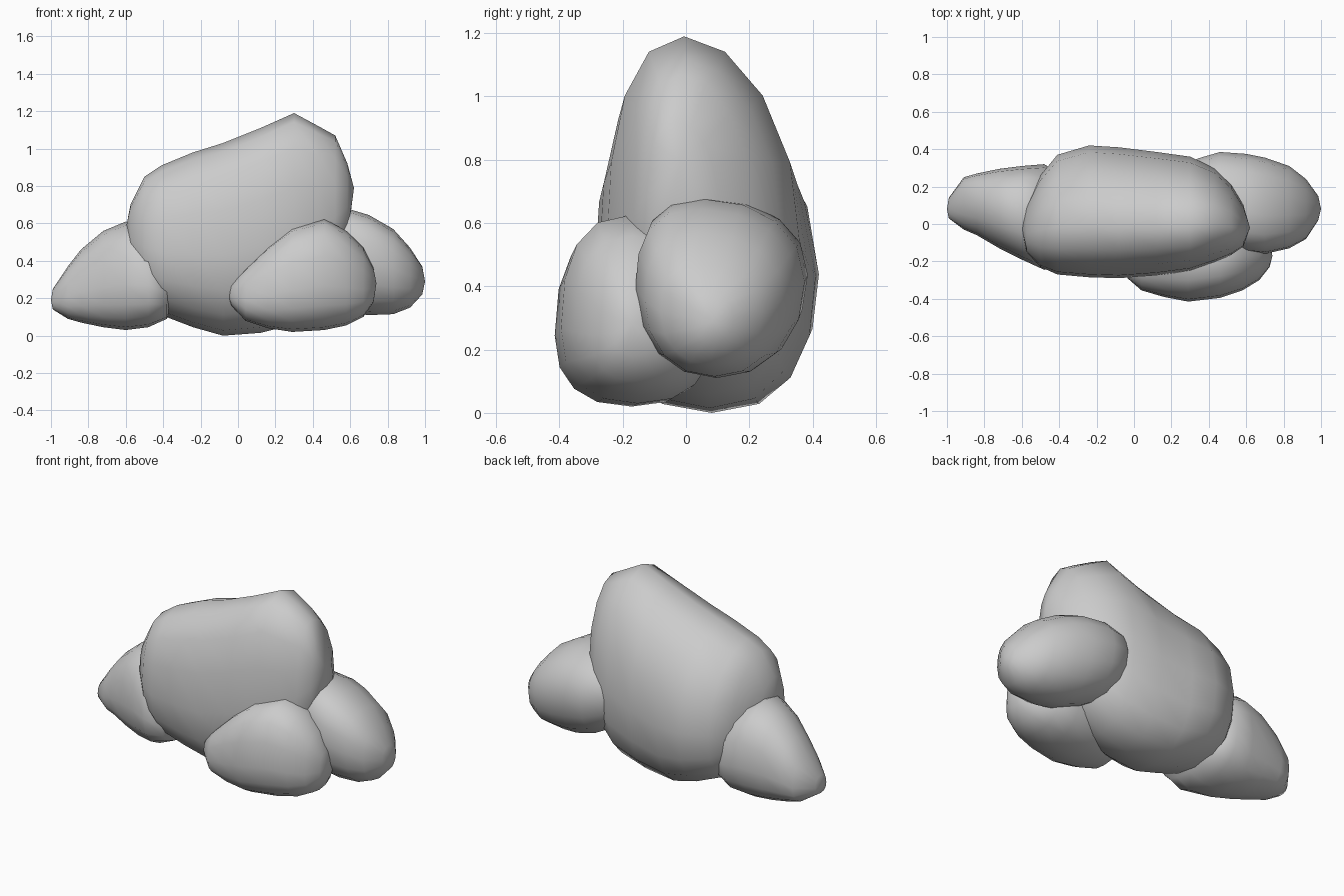
import bpy, bmesh, math

SIDES = 16


def power(v, e):
    return math.copysign(abs(v) ** e, v)


def boulder(name, start, slices, end, mid, peak_y, foot_y, top_e=0.86, low_e=0.84):
    """Loft lumpy cross-sections along x between two end points.
    slices: (x, z_low, z_high, y_front, y_back); mid: height of widest point (0-1);
    peak_y / foot_y: where the top and bottom lie between front and back (0-1);
    top_e / low_e: below 1 makes the section boxier."""
    bm = bmesh.new()
    rings = []
    for x, z0, z1, y0, y1 in slices:
        zc = z0 + (z1 - z0) * mid
        ring = []
        for i in range(SIDES):
            a = 2 * math.pi * i / SIDES
            c, s = math.cos(a), math.sin(a)
            e = top_e if s > 0 else low_e
            # centre drifts from the middle to the peak or foot
            f = 0.5 + ((peak_y if s > 0 else foot_y) - 0.5) * s * s
            y = y0 + (y1 - y0) * (f + 0.5 * power(c, e))
            z = zc + power(s, e) * ((z1 - zc) if s > 0 else (zc - z0))
            ring.append(bm.verts.new((x, y, z)))
        rings.append(ring)
    tips = bm.verts.new(start), bm.verts.new(end)
    for i in range(SIDES):
        j = (i + 1) % SIDES
        bm.faces.new((tips[0], rings[0][j], rings[0][i]))
        bm.faces.new((tips[1], rings[-1][i], rings[-1][j]))
        for a, b in zip(rings, rings[1:]):
            bm.faces.new((a[i], a[j], b[j], b[i]))
    bmesh.ops.recalc_face_normals(bm, faces=bm.faces)
    for f in bm.faces:
        f.smooth = True
    me = bpy.data.meshes.new(name)
    bm.to_mesh(me)
    bm.free()
    ob = bpy.data.objects.new(name, me)
    bpy.context.collection.objects.link(ob)
    return ob


# tall central boulder with a peak towards the right
boulder("main_boulder", (-0.60, -0.02, 0.57), [
    (-0.575, 0.38, 0.70, -0.15, 0.10),
    (-0.50, 0.20, 0.85, -0.23, 0.26),
    (-0.41, 0.11, 0.91, -0.27, 0.37),
    (-0.24, 0.045, 0.98, -0.285, 0.42),
    (-0.08, 0.00, 1.03, -0.29, 0.41),
    (0.12, 0.015, 1.11, -0.275, 0.385),
    (0.30, 0.06, 1.19, -0.25, 0.36),
    (0.43, 0.17, 1.12, -0.205, 0.30),
    (0.52, 0.32, 1.07, -0.165, 0.21),
    (0.585, 0.52, 0.92, -0.12, 0.10),
], (0.62, -0.02, 0.79), 0.42, 0.40, 0.53, 0.97, 0.86)

# wedge-shaped boulder on the left
boulder("left_boulder", (-1.00, 0.08, 0.19), [
    (-0.99, 0.14, 0.25, 0.03, 0.14),
    (-0.91, 0.09, 0.37, -0.03, 0.25),
    (-0.84, 0.07, 0.46, -0.06, 0.27),
    (-0.72, 0.045, 0.56, -0.13, 0.295),
    (-0.60, 0.03, 0.61, -0.19, 0.31),
    (-0.48, 0.045, 0.58, -0.245, 0.32),
    (-0.38, 0.09, 0.42, -0.21, 0.26),
], (-0.33, 0.03, 0.22), 0.42, 0.5, 0.5)

# low boulder in front
boulder("front_boulder", (-0.055, -0.20, 0.22), [
    (-0.035, 0.16, 0.28, -0.29, -0.12),
    (0.04, 0.08, 0.36, -0.355, -0.06),
    (0.16, 0.04, 0.48, -0.39, 0.02),
    (0.29, 0.02, 0.58, -0.415, 0.07),
    (0.46, 0.03, 0.625, -0.395, 0.09),
    (0.58, 0.055, 0.56, -0.355, 0.06),
    (0.67, 0.10, 0.47, -0.30, -0.01),
    (0.725, 0.18, 0.36, -0.23, -0.10),
], (0.74, -0.17, 0.28), 0.40, 0.45, 0.5)

# rounded boulder on the right
boulder("right_boulder", (0.20, 0.12, 0.50), [
    (0.25, 0.33, 0.60, 0.00, 0.28),
    (0.34, 0.23, 0.66, -0.06, 0.35),
    (0.46, 0.165, 0.675, -0.11, 0.385),
    (0.60, 0.12, 0.675, -0.15, 0.375),
    (0.70, 0.11, 0.645, -0.16, 0.355),
    (0.83, 0.115, 0.57, -0.13, 0.31),
    (0.92, 0.15, 0.47, -0.08, 0.24),
    (0.985, 0.22, 0.37, 0.02, 0.15),
], (1.00, 0.08, 0.29), 0.53, 0.40, 0.5, 0.88, 0.94)
